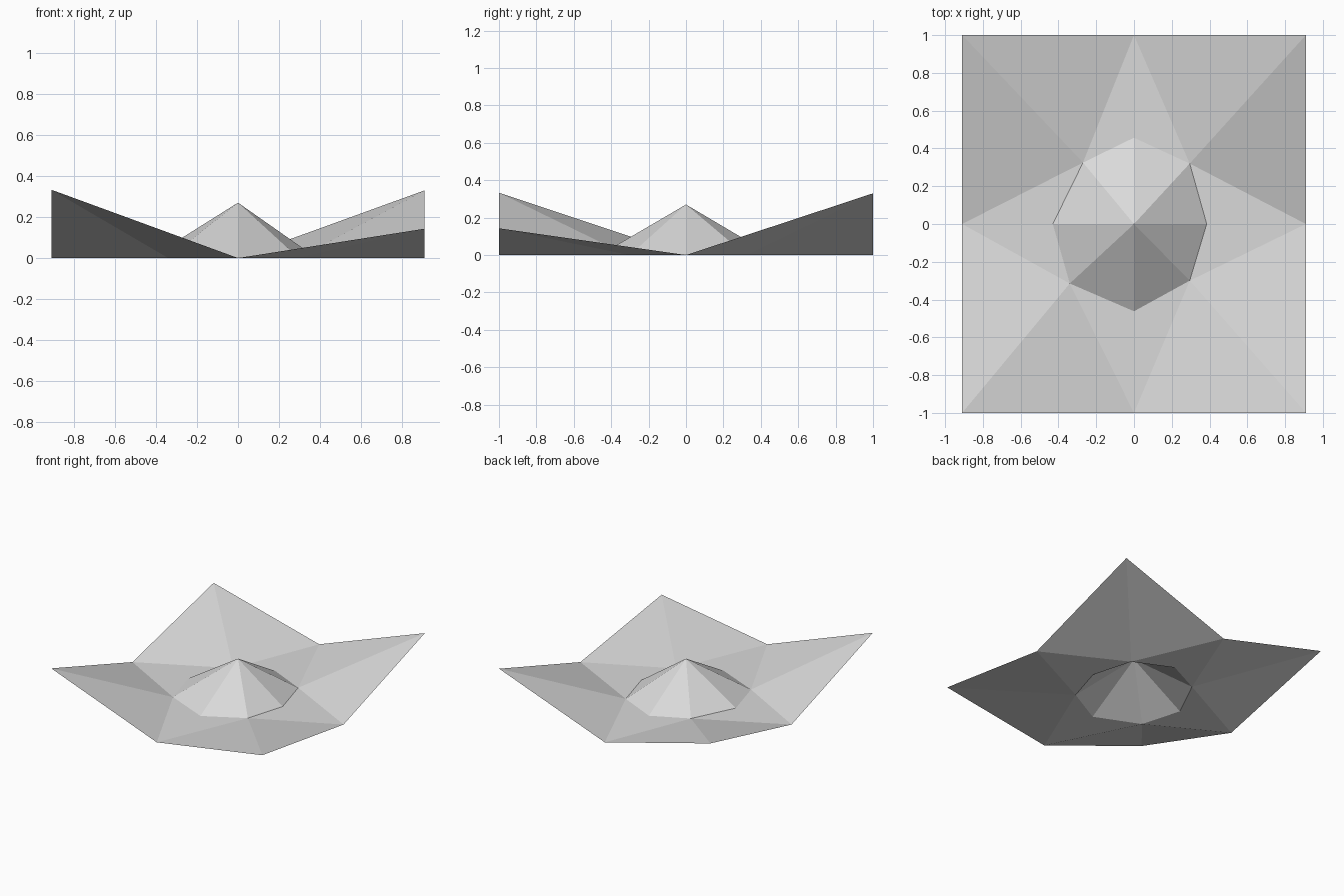
import bpy
import bmesh

cube = bpy.data.objects.get("Cube")
if cube:
    bpy.data.objects.remove(cube, do_unlink=True)

# One plain grey for the whole folded sheet
grey = bpy.data.materials.new("light grey")
grey.use_nodes = True
colour = (0.7, 0.7, 0.7, 1)
grey.diffuse_color = colour
grey.node_tree.nodes["Principled BSDF"].inputs["Base Color"].default_value = colour

HALF_X, HALF_Y, PEAK = 0.91, 1.0, 0.27

# Outer rim, counter-clockwise from +x: edge midpoints rest on the ground, corners lift
rim = [(HALF_X, 0, 0), (HALF_X, HALF_Y, 0.33),
       (0, HALF_Y, 0), (-HALF_X, HALF_Y, 0.235),
       (-HALF_X, 0, 0), (-HALF_X, -HALF_Y, 0.333),
       (0, -HALF_Y, 0), (HALF_X, -HALF_Y, 0.143)]

# Foot of the central peak, in the same order and all on the ground
foot = [(x, y, 0) for x, y in
        [(0.385, 0), (0.295, 0.32), (0, 0.457), (-0.27, 0.325),
         (-0.43, 0), (-0.34, -0.315), (0, -0.462), (0.295, -0.3)]]


def add_part(name, triangles):
    """Make a flat-shaded open surface whose faces all look upwards."""
    bm = bmesh.new()
    for tri in triangles:
        bm.faces.new([bm.verts.new(p) for p in tri])
    bmesh.ops.remove_doubles(bm, verts=bm.verts, dist=0.0001)
    for face in bm.faces:
        face.normal_update()
        if face.normal.z < 0:
            face.normal_flip()
    mesh = bpy.data.meshes.new(name)
    bm.to_mesh(mesh)
    bm.free()
    mesh.materials.append(grey)
    obj = bpy.data.objects.new(name, mesh)
    bpy.context.collection.objects.link(obj)
    return obj


# Central hollow peak
apex = (0, 0, PEAK)
add_part("central_peak", [(apex, foot[i], foot[(i + 1) % 8]) for i in range(8)])

# Surrounding sheet: flat kites at the midpoints, folded flaps at the corners
flaps = []
for i in range(0, 8, 2):
    corner, following = i + 1, (i + 2) % 8
    flaps += [(rim[i], foot[i - 1], foot[i]),
              (rim[i], foot[i], foot[corner]),
              (rim[i], rim[corner], foot[corner]),
              (rim[corner], rim[following], foot[corner])]
add_part("folded_sheet", flaps)
